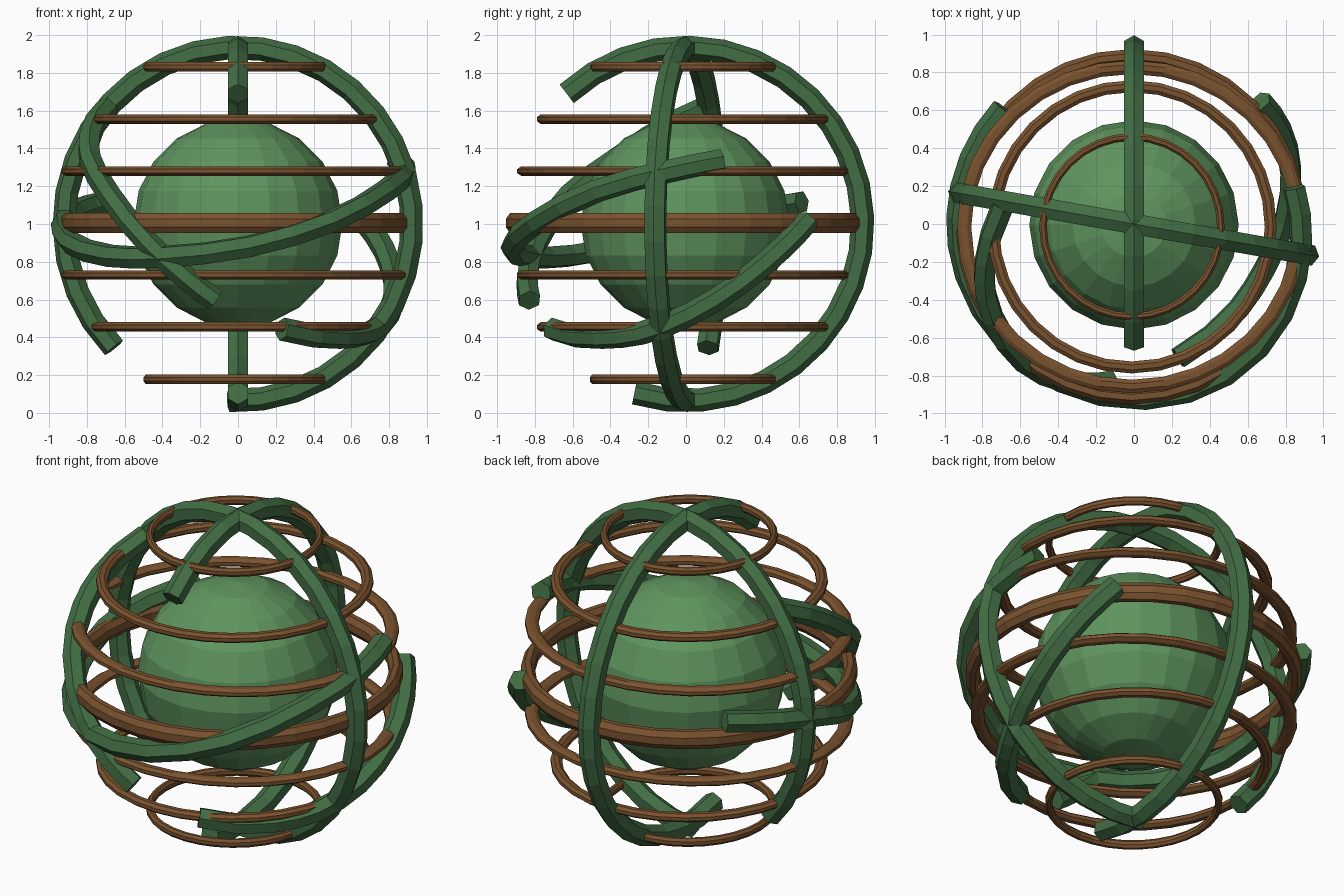
import bpy, bmesh, math
from mathutils import Vector

if "Cube" in bpy.data.objects:
    bpy.data.objects.remove(bpy.data.objects["Cube"])

CENTRE = Vector((0, 0, 1))
R, TUBE = 0.935, 0.062


def material(name, rgb):
    m = bpy.data.materials.new(name)
    m.diffuse_color = (*rgb, 1)
    m.use_nodes = True
    m.node_tree.nodes["Principled BSDF"].inputs["Base Color"].default_value = m.diffuse_color
    return m


LEAF = material("light green", (0.115, 0.300, 0.115))
VINE = material("dark green", (0.055, 0.155, 0.058))
WOOD = material("brown", (0.195, 0.085, 0.028))


def finish(name, bm, mat):
    bmesh.ops.recalc_face_normals(bm, faces=bm.faces)
    me = bpy.data.meshes.new(name)
    bm.to_mesh(me)
    bm.free()
    me.materials.append(mat)
    ob = bpy.data.objects.new(name, me)
    bpy.context.collection.objects.link(ob)
    return ob


def bridge(bm, loops, closed):
    n = len(loops[0])
    pairs = list(zip(loops, loops[1:]))
    if closed:
        pairs.append((loops[-1], loops[0]))
    for a, b in pairs:
        for i in range(n):
            j = (i + 1) % n
            bm.faces.new((a[i], a[j], b[j], b[i]))


def band(name, path, sides=6):
    """Six-sided tube lying on the cage sphere, path relative to the centre."""
    bm = bmesh.new()
    loops = []
    for k, p in enumerate(path):
        t = (path[min(k + 1, len(path) - 1)] - path[max(k - 1, 0)]).normalized()
        lateral = t.cross(p).normalized()
        out = lateral.cross(t).normalized()
        loops.append([bm.verts.new(CENTRE + p + TUBE * (
            out * math.cos(math.tau * i / sides) + lateral * math.sin(math.tau * i / sides)))
            for i in range(sides)])
    bridge(bm, loops, False)
    bm.faces.new(loops[0])
    bm.faces.new(loops[-1])
    finish(name, bm, VINE)


def arc(start, end, turn):
    """Great circle arc in a vertical plane turned about z (degrees)."""
    n = round(abs(end - start) / 11)
    c, s = math.cos(math.radians(turn)), math.sin(math.radians(turn))
    out = []
    for k in range(n + 1):
        a = math.radians(start + (end - start) * k / n)
        out.append(R * Vector((c * math.cos(a), s * math.cos(a), math.sin(a))))
    return out


def spline(points, steps=2):
    """Catmull-Rom path pushed onto the cage sphere."""
    p = [Vector(q) for q in points]
    p = [2 * p[0] - p[1]] + p + [2 * p[-1] - p[-2]]
    out = []
    for i in range(1, len(p) - 2):
        for s in range(steps):
            t = s / steps
            out.append(0.5 * (2 * p[i] + (p[i + 1] - p[i - 1]) * t
                       + (2 * p[i - 1] - 5 * p[i] + 4 * p[i + 1] - p[i + 2]) * t * t
                       + (3 * p[i] - p[i - 1] - 3 * p[i + 1] + p[i + 2]) * t ** 3))
    out.append(p[-2])
    return [v.normalized() * (R - 0.005) for v in out]


def hoop(name, z, rx, ry, half_height, major=32, minor=8):
    """Horizontal ring; rx and ry are outer radii."""
    bm = bmesh.new()
    loops = []
    for k in range(major):
        a = math.tau * k / major
        loop = []
        for i in range(minor):
            b = math.tau * (i + 0.5) / minor
            f = (1 + 0.046 * math.cos(b)) / 1.044
            loop.append(bm.verts.new((rx * f * math.cos(a) - 0.011,
                                      ry * f * math.sin(a) - 0.015,
                                      z + half_height * math.sin(b))))
        loops.append(loop)
    bridge(bm, loops, True)
    finish(name, bm, WOOD)


# Inner ball
bm = bmesh.new()
bmesh.ops.create_uvsphere(bm, u_segments=20, v_segments=10, radius=0.553)
bmesh.ops.translate(bm, verts=bm.verts, vec=(0, -0.005, 1.005))
finish("inner_ball", bm, LEAF)

# Brown hoops, mirrored above and below the thick equator
hoop("equator_hoop", 1.005, 0.93, 0.94, 0.058)
for dz, rx, ry in ((0.275, 0.925, 0.88), (0.55, 0.765, 0.775), (0.827, 0.49, 0.495)):
    hoop("upper_hoop", 1.005 + dz, rx, ry, 0.027)
    hoop("lower_hoop", 1.005 - dz, rx, ry, 0.027)

# Two upright vine arcs
band("back_vine", arc(132.5, -107, 90))
band("side_vine", arc(224.5, -93, -10))

# Three winding vines
band("front_vine", spline([
    (.88, .20, .35), (.92, -.1, .29), (.80, -.48, .18), (.49, -.80, .01),
    (.06, -.93, -.12), (-.39, -.84, -.175), (-.68, -.62, -.17),
    (-.89, -.27, -.10), (-.94, .04, 0), (-.87, .35, .07), (-.71, .63, .12)]))
band("left_vine", spline([
    (-.70, .10, .62), (-.79, -.20, .46), (-.79, -.38, .34), (-.68, -.62, .15),
    (-.47, -.80, -.11), (-.27, -.84, -.29), (-.12, -.82, -.40)]))
band("right_vine", spline([
    (.68, .66, .02), (.78, .50, -.14), (.83, .28, -.32), (.80, .02, -.48),
    (.69, -.24, -.58), (.55, -.45, -.60), (.23, -.70, -.55)]))
